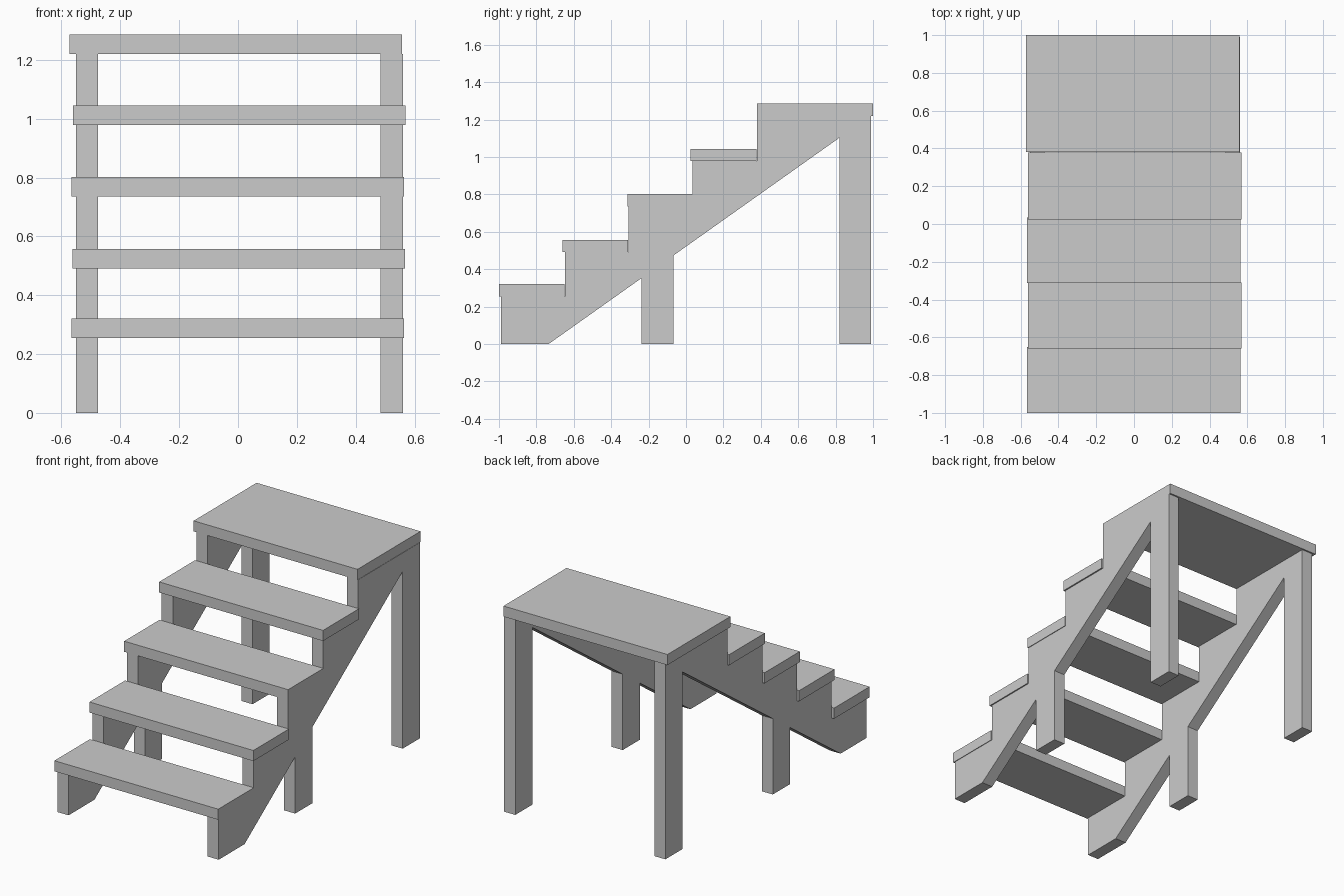
import bpy, bmesh

if "Cube" in bpy.data.objects:
    bpy.data.objects.remove(bpy.data.objects["Cube"])


def extrude_x(name, profile, x0, x1):
    """Extrude a (y, z) profile from x0 to x1."""
    bm = bmesh.new()
    face = bm.faces.new([bm.verts.new((x0, y, z)) for y, z in profile])
    res = bmesh.ops.extrude_face_region(bm, geom=[face])
    verts = [g for g in res["geom"] if isinstance(g, bmesh.types.BMVert)]
    bmesh.ops.translate(bm, vec=(x1 - x0, 0, 0), verts=verts)
    bmesh.ops.recalc_face_normals(bm, faces=bm.faces)
    mesh = bpy.data.meshes.new(name)
    bm.to_mesh(mesh)
    bm.free()
    obj = bpy.data.objects.new(name, mesh)
    bpy.context.collection.objects.link(obj)
    return obj


def box(name, x0, x1, y0, y1, z0, z1):
    return extrude_x(name, [(y0, z0), (y1, z0), (y1, z1), (y0, z1)], x0, x1)


# Treads and top platform: centre x, front y, back y, top z
treads = [
    (-0.001, -1.0, -0.65, 0.32),
    (0.003, -0.66, -0.31, 0.557),
    (-0.001, -0.312, 0.035, 0.802),
    (0.004, 0.025, 0.378, 1.044),
    (-0.007, 0.38, 1.0, 1.286),
]
for i, (cx, y0, y1, top) in enumerate(treads):
    name = "platform" if i == 4 else f"tread_{i + 1}"
    box(name, cx - 0.565, cx + 0.565, y0, y1, top - 0.066, top)

# Stringer profile: sloped underside, then a stepped top edge
profile = [(-0.99, 0), (-0.735, 0), (0.985, 1.22)]
risers = [0.38, 0.036, -0.308, -0.648, -0.99]
for i, y in enumerate(risers):
    z = treads[4 - i][3] - 0.066
    if i:
        profile.append((risers[i - 1], z))
    profile.append((y, z))

# Sawtooth stringers with middle and back legs on each side
for side, x0, x1 in (("left", -0.551, -0.475), ("right", 0.484, 0.56)):
    extrude_x(f"{side}_stringer", profile, x0, x1)
    box(f"{side}_middle_leg", x0, x1, -0.237, -0.068, 0, 0.48)
    box(f"{side}_back_leg", x0, x1, 0.822, 0.99, 0, 1.22)
